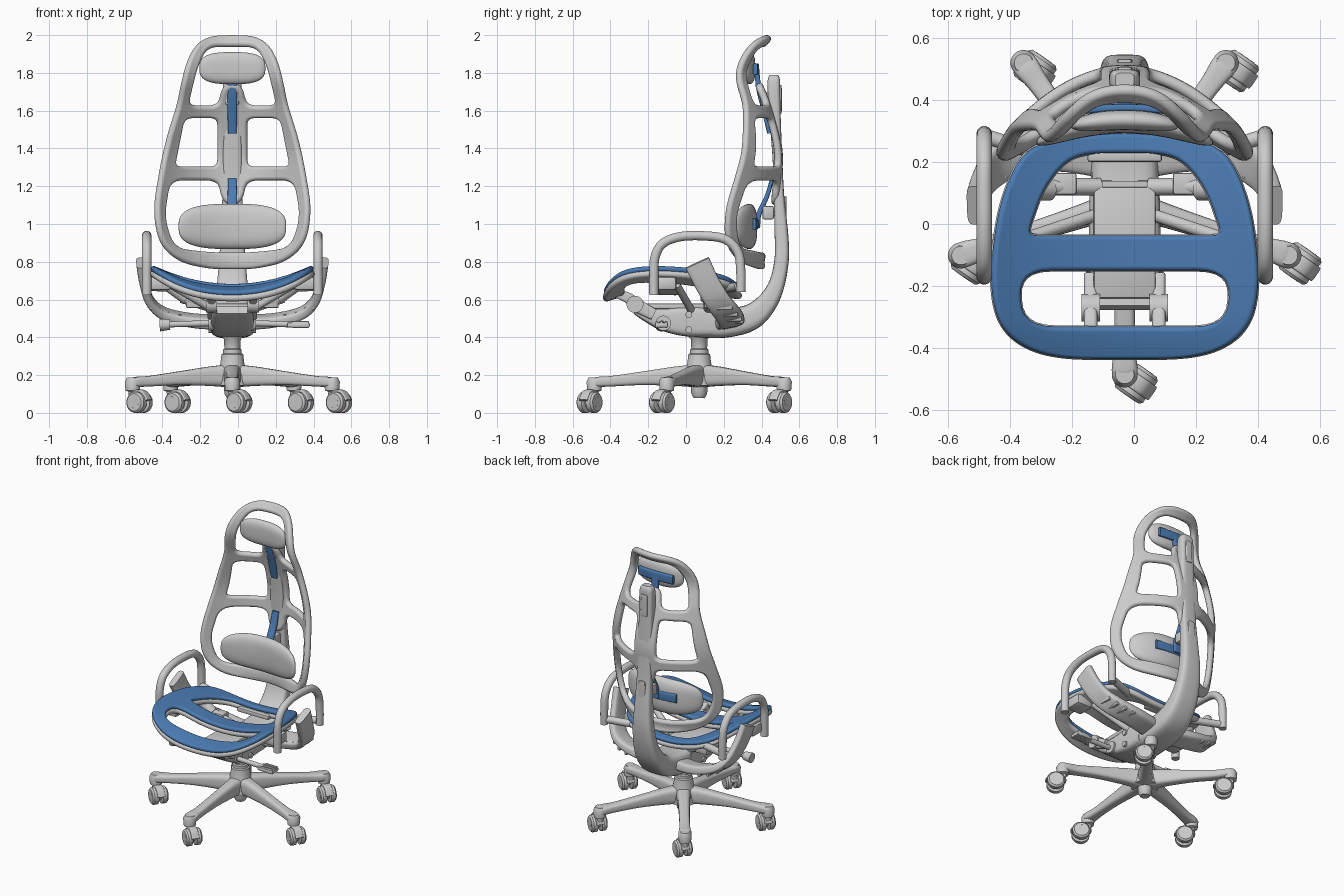
import bpy, bmesh, math
from mathutils import Vector as V

if "Cube" in bpy.data.objects:
    bpy.data.objects.remove(bpy.data.objects["Cube"])

BLUE = bpy.data.materials.new("blue")
BLUE.diffuse_color = (0.07, 0.2, 0.45, 1)
BLUE.use_nodes = True
BLUE.node_tree.nodes["Principled BSDF"].inputs["Base Color"].default_value = BLUE.diffuse_color
CX = -0.03  # the chair sits slightly left of the bounding-box centre


def finish(name, bm, mat=None, recalc=True):
    if recalc:
        bmesh.ops.recalc_face_normals(bm, faces=bm.faces[:])
    me = bpy.data.meshes.new(name)
    bm.to_mesh(me)
    bm.free()
    me.shade_smooth()
    me.set_sharp_from_angle(angle=math.radians(40))
    ob = bpy.data.objects.new(name, me)
    ob.location.x = CX
    if mat:
        me.materials.append(mat)
    bpy.context.collection.objects.link(ob)
    return ob


def cat(pts, n, closed=False):
    """Smooth curve through points of any dimension."""
    P, m, out = [V(p) for p in pts], len(pts), []
    get = (lambda i: P[i % m]) if closed else (lambda i: P[max(0, min(m - 1, i))])
    for i in range(m if closed else m - 1):
        a, b, c, d = (get(i + k) for k in (-1, 0, 1, 2))
        for s in range(n):
            t = s / n
            out.append(0.5 * (2 * b + (c - a) * t + (2 * a - 5 * b + 4 * c - d) * t * t
                              + (3 * b - a - 3 * c + d) * t ** 3))
    return out if closed else out + [P[-1]]


def lookup(table):
    c = cat(table, 10)

    def f(x):
        x = max(c[0][0], min(c[-1][0], x))
        for a, b in zip(c, c[1:]):
            if x <= b[0]:
                return a[1] + (b[1] - a[1]) * (x - a[0]) / max(1e-9, b[0] - a[0])
        return c[-1][1]
    return f


def tube(bm, P, ref, e, N, closed=False):
    """Skin rings along P = [(x,y,z,half_width,half_height)]."""
    m, rings, faces = len(P), [], []
    pos = [V(p[:3]) for p in P]
    sp = lambda v: math.copysign(abs(v) ** e, v)
    for i, p in enumerate(P):
        a, b = (pos[i - 1], pos[(i + 1) % m]) if closed else (pos[max(0, i - 1)], pos[min(m - 1, i + 1)])
        t = (b - a).normalized()
        side = (ref - t * ref.dot(t)).normalized()
        up = t.cross(side)
        rings.append([bm.verts.new(pos[i] + side * p[3] * sp(math.cos(q)) + up * p[4] * sp(math.sin(q)))
                      for q in (2 * math.pi * (k + .5) / N for k in range(N))])
    for i in range(m if closed else m - 1):
        A, B = rings[i], rings[(i + 1) % m]
        faces += [bm.faces.new((A[k], A[(k + 1) % N], B[(k + 1) % N], B[k])) for k in range(N)]
    if not closed:
        faces += [bm.faces.new(rings[0]), bm.faces.new(rings[-1])]
    return faces


def sweep(name, pts, ref=(1, 0, 0), e=.5, n=5, N=24, mat=None):
    bm = bmesh.new()
    tube(bm, cat(pts, n) if n > 1 else pts, V(ref), e, N)
    return finish(name, bm, mat)


def rod(name, a, b, r, r2=None, mat=None):
    d = V(b) - V(a)
    ref = (0, 0, 1) if abs(d.z) < .7 * d.length else (1, 0, 0)
    return sweep(name, [(*a, r, r), (*b, r2 or r, r2 or r)], ref, 1, 1, mat=mat)


def box(name, c, s, bev=.008, mat=None):
    bm = bmesh.new()
    bmesh.ops.create_cube(bm, size=1)
    for v in bm.verts:
        v.co = V(c) + V(v.co[i] * s[i] for i in range(3))
    bmesh.ops.bevel(bm, geom=bm.edges[:], offset=bev, segments=2, affect='EDGES', profile=.5)
    return finish(name, bm, mat)


def mirror(half):
    return half + [(-x, y) for x, y in reversed(half) if x > 1e-6]


def fillet(poly, r):
    """Round polygon corners, then split long edges."""
    out, m = [], len(poly)
    P = [V(p) for p in poly]
    for i, p in enumerate(P):
        a, b = P[i - 1] - p, P[(i + 1) % m] - p
        ra, rb = min(r, a.length * .48), min(r, b.length * .48)
        A, B = p + a.normalized() * ra, p + b.normalized() * rb
        out += [A * (1 - t) ** 2 + p * 2 * t * (1 - t) + B * t * t for t in (k / 6 for k in range(7))]
    dense = []
    for a, b in zip(out, out[1:] + out[:1]):
        k = max(1, math.ceil((b - a).length / .03))
        dense += [a.lerp(b, j / k) for j in range(k)]
    return dense


def sheet(name, loops, warp, t, axis, mat=None):
    """Plate with holes, bent by warp(u,v), with rounded rims."""
    bm = bmesh.new()
    for L in loops:
        vs = [bm.verts.new((p[0], p[1], 0)) for p in L]
        for a, b in zip(vs, vs[1:] + vs[:1]):
            bm.edges.new((a, b))
    bmesh.ops.triangle_fill(bm, edges=bm.edges[:], use_beauty=True, use_dissolve=False, normal=(0, 0, 1))
    for ax, lo, hi in ((0, -.5, .5), (1, -.5, 2.0)):
        for k in range(int((hi - lo) / .035)):
            co, no = V((0, 0, 0)), V((0, 0, 0))
            co[ax], no[ax] = lo + k * .035, 1
            bmesh.ops.bisect_plane(bm, geom=bm.verts[:] + bm.edges[:] + bm.faces[:], dist=1e-4,
                                   plane_co=co, plane_no=no)
    for v in bm.verts:
        v.co = warp(v.co.x, v.co.y)
    bmesh.ops.recalc_face_normals(bm, faces=bm.faces[:])
    bm.normal_update()
    base = bm.verts[:]
    nor = [v.normal.copy() for v in base]
    dup = bmesh.ops.duplicate(bm, geom=bm.verts[:] + bm.edges[:] + bm.faces[:])
    for v, q in zip(base, nor):
        dup["vert_map"][v].co = v.co - q * t / 2
        v.co += q * t / 2
    bmesh.ops.reverse_faces(bm, faces=[g for g in dup["geom"] if isinstance(g, bmesh.types.BMFace)])
    rims = []
    for L in loops:
        rims += tube(bm, [(*warp(p[0], p[1]), t / 2, t / 2) for p in L], V(axis), 1, 12, True)
    bmesh.ops.recalc_face_normals(bm, faces=rims)
    return finish(name, bm, mat, False)


def pad(name, y, z, hx, hy, hz, k):
    bm = bmesh.new()
    bmesh.ops.create_uvsphere(bm, u_segments=48, v_segments=24, radius=1)
    for v in bm.verts:
        a, b, c = v.co
        r = max(1e-9, math.hypot(a, b))
        s = lambda q: math.copysign(abs(q / r) ** .7, q) * r ** .6
        x = hx * s(a)
        v.co = (x, y + hy * c - k * x * x, z + hz * s(b))
    return finish(name, bm)


# Backrest frame
yc = lookup([(.74, .43), (.80, .395), (.91, .43), (1.05, .46), (1.23, .485), (1.40, .49),
             (1.62, .435), (1.79, .37), (1.93, .395), (2.0, .45)])
back = lambda x, z: V((x, yc(z) - 1.5 * x * x, z))
rim = cat(mirror([(0, 1.98), (.11, 1.972), (.178, 1.93), (.222, 1.85), (.252, 1.74), (.278, 1.62), (.332, 1.44),
                  (.372, 1.25), (.394, 1.07), (.365, .915), (.275, .825), (.14, .787), (0, .78)]), 8, True)
top_hole = fillet(mirror([(.14, 1.957), (.2, 1.85), (.258, 1.608), (.06, 1.608), (.035, 1.73)]), .07)
low_hole = fillet(mirror([(.035, 1.12), (.06, 1.25), (.345, 1.25), (.38, 1.03), (.32, .855), (.12, .83)]), .08)
mid = [(.06, 1.58), (.268, 1.58), (.327, 1.285), (.06, 1.285)]
sheet("back_frame", [rim, top_hole, low_hole, fillet(mid, .06), fillet([(-x, z) for x, z in mid], .06)],
      back, .04, (0, 1, 0))

# Head and lumbar pads with blue adjusters
pad("head_pad", .335, 1.825, .175, .032, .085, .6)
pad("lumbar_pad", .335, .987, .285, .042, .12, .9)
sweep("head_bracket", [(0, .375, 1.83, .025, .012), (0, .385, 1.72, .025, .014), (0, .42, 1.58, .025, .014),
                       (0, .44, 1.48, .022, .01)], mat=BLUE)
sweep("head_bar", [(x, .375 - .5 * x * x, 1.82, .03, .012) for x in (-.13, -.06, 0, .06, .13)], (0, 0, 1), mat=BLUE)
sweep("lumbar_bracket", [(0, .375, .98, .028, .018), (0, .385, 1.05, .025, .014), (0, .43, 1.15, .025, .012),
                         (0, .455, 1.24, .022, .01)], mat=BLUE)
sweep("lumbar_bar", [(x, .37 - .6 * x * x, 1.0, .03, .014) for x in (-.15, -.07, 0, .07, .15)], (0, 0, 1), mat=BLUE)
box("head_clip", (0, .42, 1.665), (.07, .05, .07))
box("lumbar_clip", (0, .435, 1.06), (.07, .06, .07))

# Rear spine curving under the seat
sweep("spine", [(0, .465, 1.79, .03, .022), (0, .465, 1.765, .045, .032), (0, .465, 1.7, .05, .034),
                (0, .472, 1.55, .05, .03), (0, .484, 1.35, .05, .026), (0, .492, 1.15, .053, .028),
                (0, .505, .95, .06, .036), (0, .507, .82, .07, .038), (0, .483, .69, .08, .042),
                (0, .43, .585, .09, .055), (0, .34, .505, .1, .07), (0, .2, .475, .108, .078),
                (0, .05, .48, .11, .08)], e=.5)
for z, y in ((1.66, .499), (1.07, .524)):
    sweep("spine_slot", [(0, y, z - .075, .012, .006), (0, y, z - .06, .024, .008), (0, y, z + .06, .024, .008),
                         (0, y, z + .075, .012, .006)], n=3)

# Tilt mechanism
sweep("mechanism", [(0, .14, .485, .112, .08), (0, 0, .485, .115, .08), (0, -.12, .495, .115, .06),
                    (0, -.22, .525, .11, .035), (0, -.27, .545, .1, .02)], e=.35)
box("mechanism_cover", (0, -.06, .565), (.2, .36, .03))

# Seat: blue cushion over grey shell
zc = lookup([(-.46, .615), (-.40, .642), (-.3, .662), (-.1, .668), (.1, .662), (.3, .645)])
seat_rim = cat(mirror([(0, -.42), (.2, -.415), (.32, -.38), (.39, -.31), (.415, -.2), (.408, -.06), (.38, .08),
                       (.325, .2), (.245, .252), (.12, .272), (0, .277)]), 8, True)
front_hole = fillet([(-.355, -.135), (.355, -.135), (.345, -.345), (-.345, -.345)], .12)
rear_hole = fillet(mirror([(.335, -.052), (.275, .12), (.2, .215), (.12, .243)]), .06)
for nm, dz, t, m in (("seat_cushion", 0, .03, BLUE), ("seat_shell", -.026, .038, None)):
    sheet(nm, [seat_rim, front_hole, rear_hole],
          lambda x, y, dz=dz: V((x, y, zc(y) + .55 * x * x + dz)), t, (0, 0, 1), m)
box("rear_cross_beam", (0, .22, .625), (.24, .04, .03))

# Side parts, mirrored
for s in (1, -1):
    side = "right" if s > 0 else "left"
    sweep(side + "_armrest", [(.453 * s, y, z, .025, .025) for y, z in
          ((-.17, .625), (-.17, .72), (-.165, .82), (-.125, .895), (-.03, .933), (.1, .937), (.21, .918),
           (.275, .85), (.29, .75), (.29, .64))], e=1, N=16)
    sweep(side + "_arm_support", [(.485 * s, .06, .795, .068, .024), (.468 * s, .11, .69, .066, .024),
          (.435 * s, .17, .59, .066, .024), (.36 * s, .22, .525, .07, .028), (.22 * s, .24, .49, .07, .032),
          (.07 * s, .22, .48, .07, .035)], (0, 1, .2))
    for x, y, z in ((.43, .18, .57), (.39, .21, .535), (.34, .23, .51), (.28, .24, .498)):
        box(side + "_support_rib", (x * s, y, z), (.02, .13, .05), .006)
    # Seat carriers: front link, strut, crossbar, shell mounts
    sweep(side + "_front_link", [(.11 * s, -.17, .52, .022, .03), (.11 * s, -.26, .57, .022, .035),
          (.11 * s, -.31, .61, .022, .028), (.11 * s, -.38, .635, .022, .022)])
    rod(side + "_link_pivot", (.08 * s, -.27, .575), (.14 * s, -.27, .575), .045)
    rod(side + "_strut", (.09 * s, .03, .54), (.33 * s, -.05, .68), .02)
    rod(side + "_crossbar", (.08 * s, .12, .55), (.27 * s, .12, .61), .028)
    box(side + "_crossbar_block", (.2 * s, .13, .585), (.09, .07, .06))
    rod(side + "_crossbar_end", (.24 * s, .11, .605), (.33 * s, .11, .67), .034)
    box(side + "_shell_mount", (.385 * s, -.11, .685), (.12, .12, .07), .015)
    rod(side + "_rear_mount", (.25 * s, .22, .66), (.44 * s, .28, .67), .024)
    for y, z, r in ((.015, .52, .018), (.015, .44, .018), (-.12, .475, .04)):
        rod(side + "_mechanism_bolt", (.1 * s, y, z), (.125 * s, y, z), r)

# Control levers
rod("left_lever", (-.1, -.13, .475), (-.35, -.13, .468), .016)
rod("left_knob", (-.33, -.13, .468), (-.385, -.13, .465), .028, .034)
rod("right_lever", (.1, -.13, .475), (.32, -.13, .468), .016)
box("right_paddle", (.35, -.13, .465), (.12, .07, .025))
for dy in (-.025, 0, .025):
    box("paddle_grip", (.36, -.13 + dy, .468), (.09, .012, .036), .004)

# Gas lift and hub
HY = .07
sweep("gas_lift", [(0, HY, z, r, r) for z, r in ((.08, .03), (.1, .042), (.14, .045), (.145, .085), (.2, .08), (.265, .063),
      (.31, .058), (.315, .05), (.335, .05), (.34, .042), (.39, .045), (.42, .07))], e=1, n=1, N=32)

# Five-star base with twin-wheel casters, all trailing the same way
trail = V((.82, -.57, 0))
axle = V((.57, .82, 0))
for i in range(5):
    a = math.radians(-90 + 72 * i)
    d = V((math.cos(a), math.sin(a), 0))
    o = V((0, HY, 0))
    sweep("base_leg", [(*(o + d * r + V((0, 0, z))), w, h) for r, z, w, h in
          ((.02, .195, .05, .06), (.12, .194, .04, .052), (.3, .183, .034, .036), (.46, .168, .034, .028),
           (.54, .163, .042, .027), (.575, .155, .034, .02))], d.cross(V((0, 0, 1))), .6)
    end = o + d * .555
    sweep("caster_socket", [(*(end + V((0, 0, z))), r, r) for z, r in
          ((.085, .02), (.113, .022), (.118, .038), (.165, .042), (.188, .03))], e=1, n=1)
    c = end + trail * .045 + V((0, 0, .056))
    for s in (-1, 1):
        sweep("caster_wheel", [(*(c + axle * s * q), r, r) for q, r in
              ((.01, .048), (.014, .056), (.042, .056), (.052, .046), (.053, .03), (.044, .026), (.045, .012))],
              (0, 0, 1), 1, 1)
    rod("caster_axle", tuple(c - axle * .03), tuple(c + axle * .03), .03)
    # Fork hood over the wheels
    sweep("caster_hood", [(*(c + trail * .06 * math.cos(q) + V((0, 0, .06 * math.sin(q)))), .026, .008)
          for q in (math.radians(k) for k in (10, 60, 100, 140, 170))], axle)
